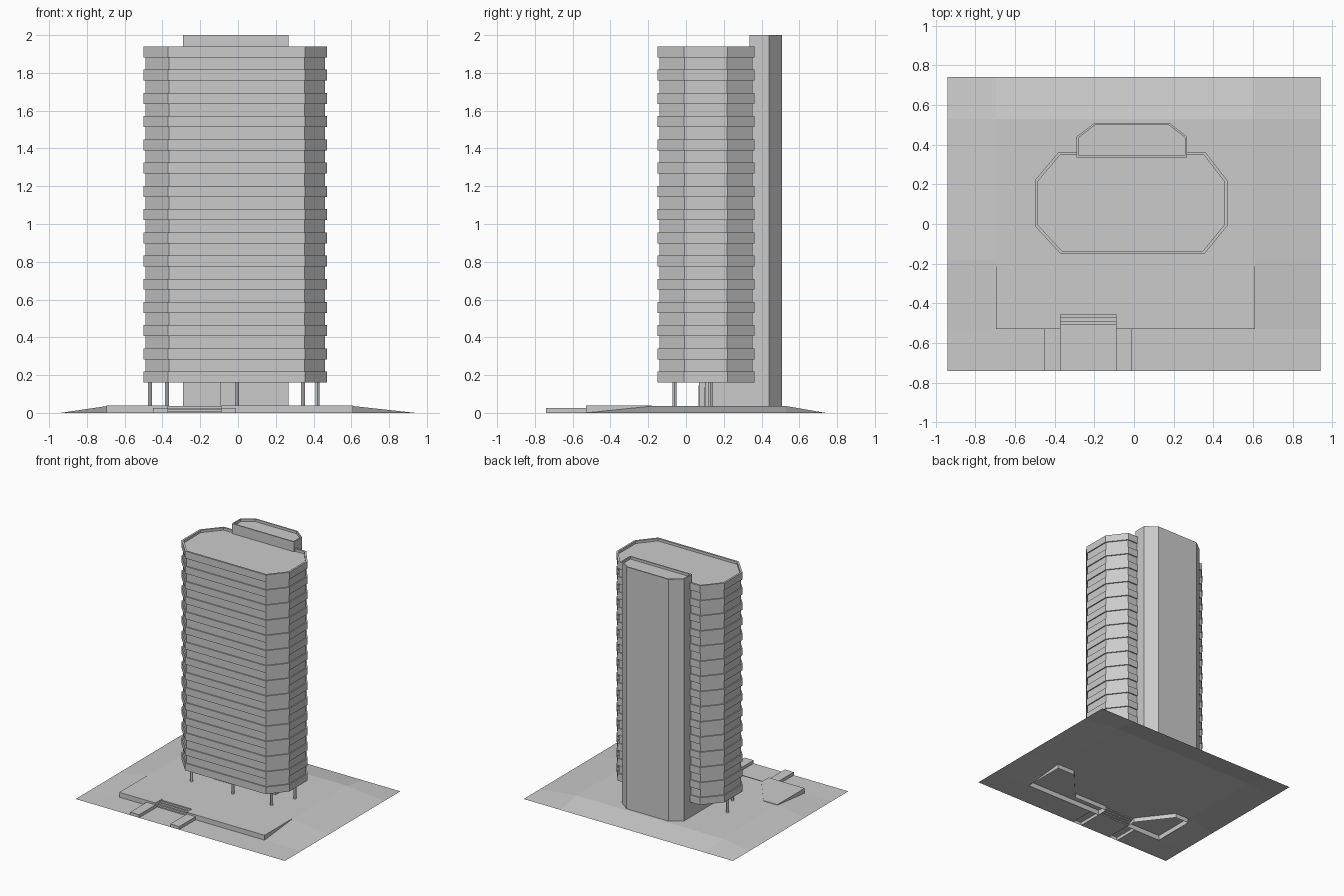
import bpy
import bmesh
from mathutils import Vector

cube = bpy.data.objects.get("Cube")
if cube:
    bpy.data.objects.remove(cube, do_unlink=True)

grey = bpy.data.materials.new("concrete_grey")
grey.use_nodes = True
colour = (0.6, 0.6, 0.6, 1)
grey.diffuse_color = colour
grey.node_tree.nodes["Principled BSDF"].inputs["Base Color"].default_value = colour

GROUND = 0.036


def finish(name, bm):
    mesh = bpy.data.meshes.new(name)
    bm.to_mesh(mesh)
    bm.free()
    mesh.materials.append(grey)
    obj = bpy.data.objects.new(name, mesh)
    bpy.context.collection.objects.link(obj)
    return obj


def inset(points, d):
    """Move every edge of a counter-clockwise outline inward by d."""
    pts = [Vector(p) for p in points]
    out = []
    for i, p in enumerate(pts):
        a = (p - pts[i - 1]).normalized()
        b = (pts[(i + 1) % len(pts)] - p).normalized()
        na, nb = Vector((-a.y, a.x)), Vector((-b.y, b.x))
        out.append(p + (na + nb) * d / (1 + na.dot(nb)))
    return out


def loft(name, outline, levels, bottom=True):
    """Stack inset copies of an outline; levels are (inset, height)."""
    bm = bmesh.new()
    loops = [[bm.verts.new((p.x, p.y, z)) for p in inset(outline, d)]
             for d, z in levels]
    n = len(outline)
    for low, high in zip(loops, loops[1:]):
        for i in range(n):
            j = (i + 1) % n
            bm.faces.new((low[i], low[j], high[j], high[i]))
    bm.faces.new(loops[-1])
    if bottom:
        bm.faces.new(loops[0][::-1])
    return finish(name, bm)


def rect(x0, x1, y0, y1):
    return [(x0, y0), (x1, y0), (x1, y1), (x0, y1)]


def box(name, x0, x1, y0, y1, z0, z1, bottom=True):
    return loft(name, rect(x0, x1, y0, y1), [(0, z0), (0, z1)], bottom)


# Tower: projecting floor bands, recessed strips, parapet and sunken roof
tower = [(-.37, -.15), (.355, -.15), (.47, -.01), (.47, .22),
         (.36, .362), (-.38, .362), (-.50, .22), (-.50, -.01)]
levels = []
floors, pitch, band, base = 15, .123, .058, .16
for i in range(floors):
    z = base + i * pitch
    if i:
        levels.append((.009, z))
    levels += [(0, z), (0, z + band)]
    if i < floors - 1:
        levels.append((.009, z + band))
top = levels[-1][1]
levels += [(.015, top), (.015, top - .02)]
loft("tower_floors", tower, levels)

# Service core at the back
core = [(-.29, .335), (.268, .335), (.268, .44), (.18, .508),
        (-.20, .508), (-.29, .44)]
loft("service_core", core, [(0, GROUND), (0, 2), (.01, 2), (.01, 1.98)])

# Ground floor lobby with entrance and doors
box("lobby", -.29, .268, .10, .34, GROUND, base)
box("entrance_block", -.29, -.09, .07, .10, GROUND, base)
for name, x0, x1, y, h in (("entrance_door", -.265, -.11, .07, .145),
                           ("middle_door", -.01, .05, .10, .135),
                           ("side_door", .13, .20, .10, .135)):
    box(name, x0, x1, y - .005, y, GROUND, h)

# Columns
for i, (x, y) in enumerate([(-.375, -.06), (-.005, -.06), (.345, -.06),
                            (-.465, .13), (.42, .13)]):
    bpy.ops.mesh.primitive_cylinder_add(vertices=12, radius=.011, depth=base - GROUND,
                                        location=(x, y, (base + GROUND) / 2))
    column = bpy.context.object
    column.name = f"column_{i + 1}"
    column.data.materials.append(grey)
    bpy.ops.object.shade_smooth_by_angle()

# Ground sheet: raised plateau sloping down to the edges
xs, ys = [-.94, -.695, .61, .94], [-.53, -.18, .53, .74]
bm = bmesh.new()
grid = [[bm.verts.new((x, y, GROUND if i in (1, 2) and j in (1, 2) else 0))
         for j, y in enumerate(ys)] for i, x in enumerate(xs)]
for i in range(3):
    for j in range(3):
        if (i, j) != (1, 0):
            bm.faces.new((grid[i][j], grid[i + 1][j], grid[i + 1][j + 1], grid[i][j + 1]))
# Courtyard between the planters
bm.faces.new([bm.verts.new((x, y, GROUND)) for x, y in
              [(-.57, -.18), (-.37, -.44), (.22, -.44), (.45, -.18)]])
# Flat front strip, left open under the low walls
for x0, x1 in ((-.94, -.45), (-.37, -.09), (-.01, .94)):
    bm.faces.new([bm.verts.new((x, y, 0)) for x, y in rect(x0, x1, -.74, -.53)])
finish("ground", bm)

# Raised planters
left_planter = [(-.695, -.53), (-.37, -.53), (-.37, -.44), (-.57, -.18), (-.695, -.18)]
right_planter = [(-.09, -.53), (.61, -.53), (.61, -.18), (.45, -.18),
                 (.22, -.44), (-.09, -.44)]
for name, outline in (("right_planter", left_planter), ("left_planter", right_planter)):
    loft(name, outline, [(0, 0), (0, .04)], bottom=False)

# Low walls beside the front path
box("path_wall_right", -.45, -.37, -.74, -.53, 0, .025, bottom=False)
box("path_wall_left", -.09, -.01, -.74, -.53, 0, .025, bottom=False)

# Entrance steps as a folded ribbon
bm = bmesh.new()
profile = [(-.53, 0)]
for i in range(4):
    y = -.51 + i * .018
    profile += [(y, i * GROUND / 4), (y, (i + 1) * GROUND / 4)]
profile.append((-.44, GROUND))
rows = [[bm.verts.new((x, y, z)) for x in (-.37, -.09)] for y, z in profile]
for a, b in zip(rows, rows[1:]):
    bm.faces.new((a[0], a[1], b[1], b[0]))
finish("entrance_steps", bm)
